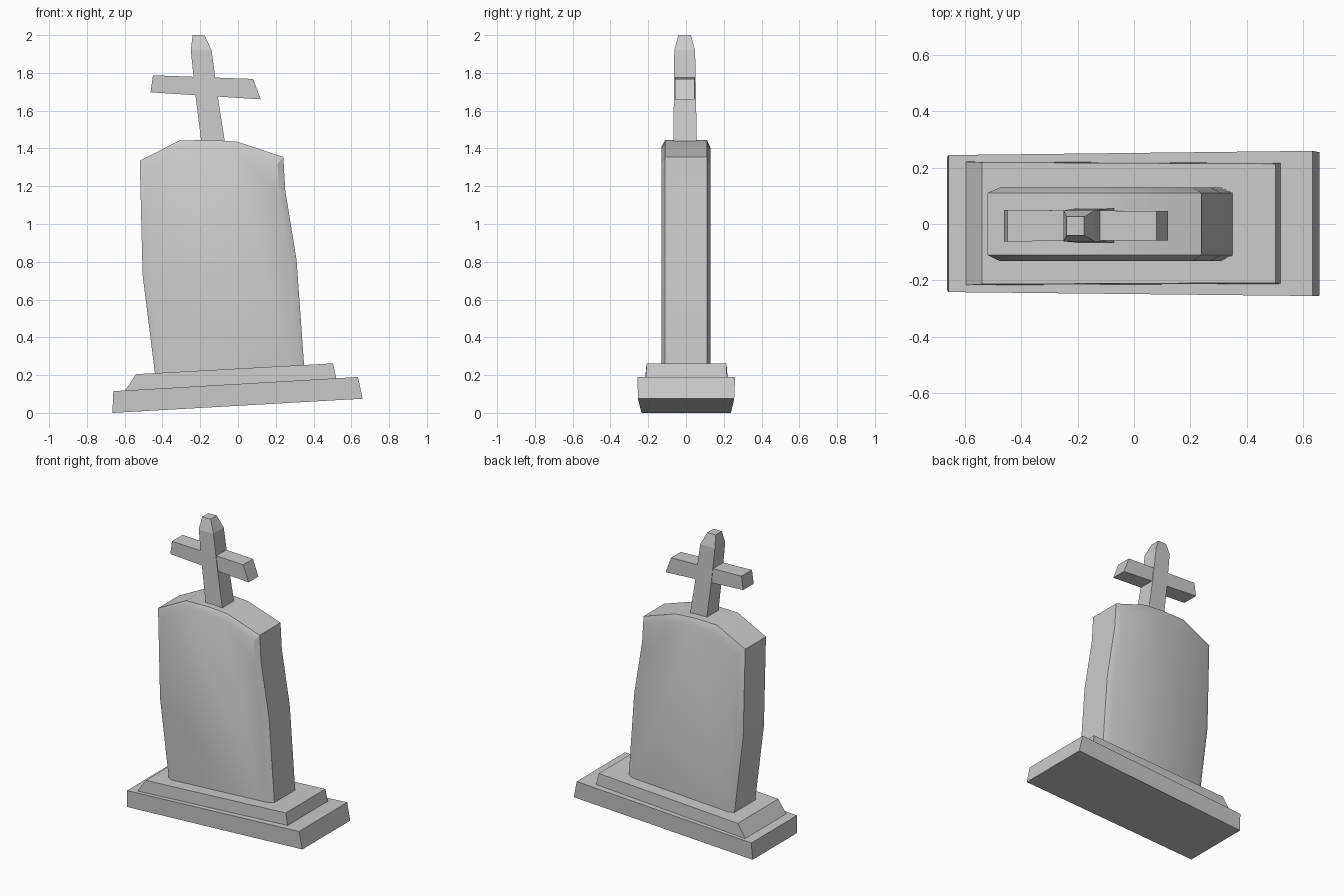
import bpy, bmesh, math

if "Cube" in bpy.data.objects:
    bpy.data.objects.remove(bpy.data.objects["Cube"])


def loft(name, rings):
    """Bridge equal-length rings of points in order and cap both ends."""
    bm = bmesh.new()
    loops = [[bm.verts.new(p) for p in ring] for ring in rings]
    n = len(loops[0])
    for a, b in zip(loops, loops[1:]):
        for i in range(n):
            j = (i + 1) % n
            bm.faces.new((a[i], a[j], b[j], b[i]))
    bm.faces.new(loops[0])
    bm.faces.new(loops[-1])
    bmesh.ops.recalc_face_normals(bm, faces=bm.faces)
    mesh = bpy.data.meshes.new(name)
    bm.to_mesh(mesh)
    bm.free()
    obj = bpy.data.objects.new(name, mesh)
    bpy.context.collection.objects.link(obj)
    return obj


def quad(left, right):
    """Four-corner ring from (x, z, front y, back y) of its left and right edge."""
    (x0, z0, f0, b0), (x1, z1, f1, b1) = left, right
    return [(x0, f0, z0), (x1, f1, z1), (x1, b1, z1), (x0, b0, z0)]


# Tilted two-step plinth
loft("lower_plinth", [
    quad((-0.665, 0.0, -0.235, 0.238), (0.66, 0.075, -0.255, 0.255)),
    quad((-0.66, 0.115, -0.242, 0.245), (0.635, 0.19, -0.256, 0.26))])
loft("upper_plinth", [
    quad((-0.61, 0.10, -0.218, 0.222), (0.523, 0.17, -0.213, 0.217)),
    quad((-0.54, 0.205, -0.214, 0.219), (0.503, 0.262, -0.209, 0.214))])

# Leaning headstone with chamfered front and back rims
profile = [(-0.425, 0.10), (0.357, 0.10), (0.35, 0.25), (0.31, 0.81),
           (0.25, 1.18), (0.24, 1.355), (0.0, 1.435), (-0.14, 1.445),
           (-0.31, 1.442), (-0.52, 1.335), (-0.505, 0.73), (-0.44, 0.21)]


def outline(y, sx=1.0, sz=1.0):
    return [(-0.08 + (x + 0.08) * sx, y, 0.1 + (z - 0.1) * sz) for x, z in profile]


stone = loft("headstone", [outline(-0.131, 0.905, 0.97), outline(-0.111),
                           outline(0.111), outline(0.129, 0.905, 0.97)])
bpy.context.view_layer.objects.active = stone
stone.select_set(True)
bpy.ops.object.shade_smooth_by_angle(angle=math.radians(30))

# Crooked cross: post with tapered tip, and sloping arm
post = [(-0.19, -0.064, 1.40, -0.068, 0.057), (-0.225, -0.108, 1.68, -0.064, 0.053),
        (-0.25, -0.14, 1.92, -0.062, 0.048), (-0.24, -0.177, 2.0, -0.04, 0.026)]
loft("cross_post", [quad((x0, z, f, b), (x1, z, f, b)) for x0, x1, z, f, b in post])
loft("cross_arm", [
    quad((-0.463, 1.697, -0.062, 0.05), (0.12, 1.66, -0.058, 0.046)),
    quad((-0.45, 1.787, -0.062, 0.05), (0.08, 1.768, -0.058, 0.046))])
